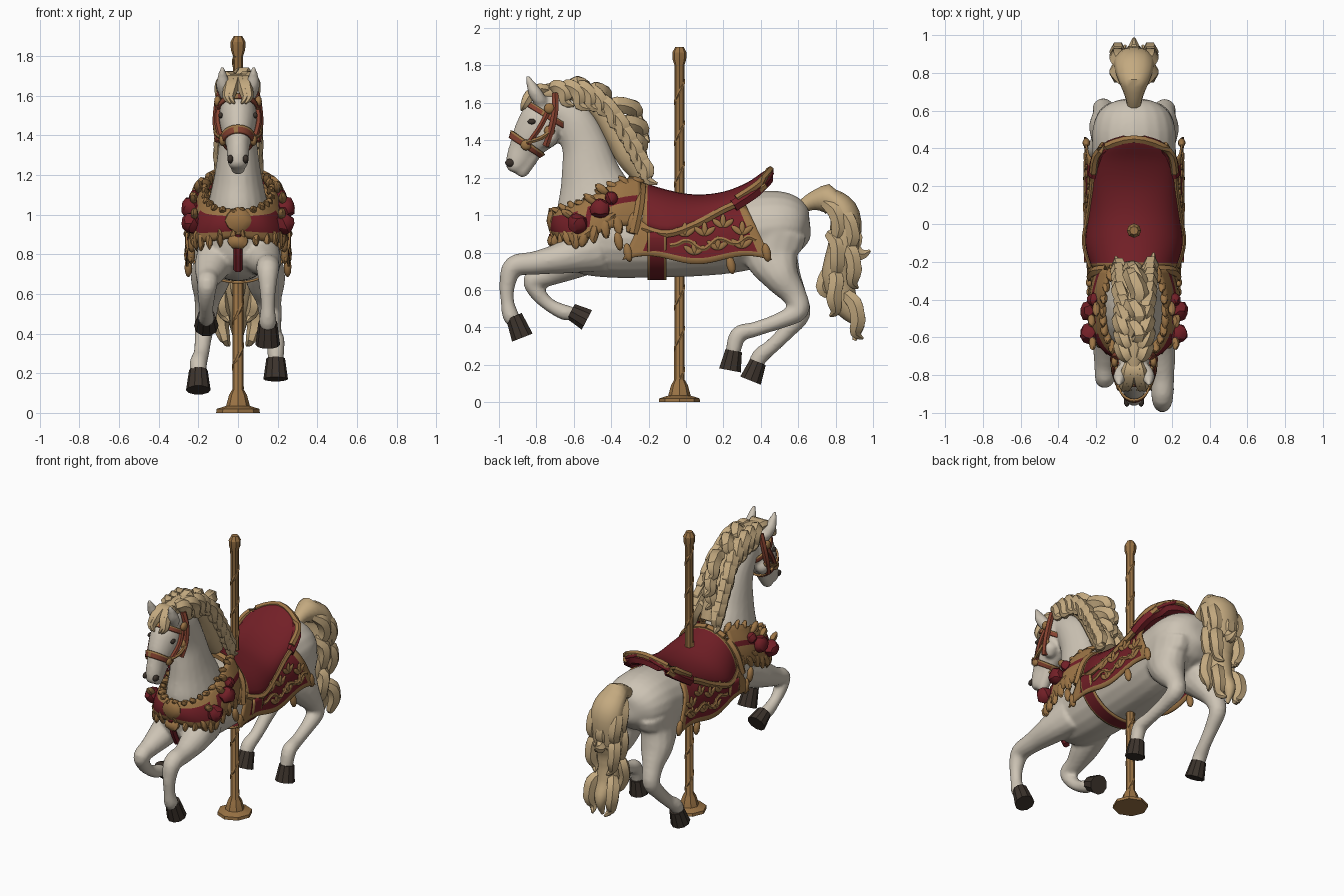
import bpy, bmesh, random
from math import sin, cos, pi, sqrt
from mathutils import Vector, Matrix
random.seed(4)
if "Cube" in bpy.data.objects:
    bpy.data.objects.remove(bpy.data.objects["Cube"])
SIDES = (("left", 1), ("right", -1))
def material(name, *rgb):
    m = bpy.data.materials.new(name)
    m.use_nodes = True
    m.diffuse_color = (*rgb, 1)
    m.node_tree.nodes["Principled BSDF"].inputs["Base Color"].default_value = (*rgb, 1)
    return m
WHITE = material("warm white", .61, .55, .46)
HAIR = material("cream hair", .55, .40, .215)
GOLD = material("antique gold", .33, .175, .06)
RED = material("deep red", .17, .014, .02)
RUST = material("rust leather", .24, .055, .03)
DARK = material("dark hoof", .045, .033, .025)

def finish(name, bm, mats, angle=0.9):
    bmesh.ops.recalc_face_normals(bm, faces=bm.faces)
    me = bpy.data.meshes.new(name)
    bm.to_mesh(me)
    bm.free()
    ob = bpy.data.objects.new(name, me)
    bpy.context.collection.objects.link(ob)
    for m in mats:
        me.materials.append(m)
    bpy.ops.object.select_all(action='DESELECT')
    ob.select_set(True)
    bpy.context.view_layer.objects.active = ob
    bpy.ops.object.shade_smooth_by_angle(angle=angle)
    return ob
def spline(rows, steps=4):  # Catmull-Rom through rows of any width
    out, n = [], len(rows)
    for i in range(n - 1):
        a, b, c, d = (rows[min(max(k, 0), n - 1)] for k in range(i - 1, i + 3))
        for t in (k / steps for k in range(steps)):
            out.append([q + t / 2 * (r - p + t * (2*p - 5*q + 4*r - s + t * (3*(q - r) + s - p)))
                        for p, q, r, s in zip(a, b, c, d)])
    return out + [list(rows[-1])]
def frames(rows, steps=4):  # centre, two cross axes and two radii per ring
    pts, out = spline(rows, steps), []
    ctr = [Vector(p[:3]) for p in pts]
    for i, p in enumerate(pts):
        t = (ctr[min(i + 1, len(pts) - 1)] - ctr[max(i - 1, 0)]).normalized()
        ref = Vector((1, 0, 0)) if abs(t.x) < .8 else Vector((0, 0, 1))
        side = (ref - t * ref.dot(t)).normalized()
        out.append((ctr[i], side, t.cross(side), max(p[3], .004), max(p[-1], .004)))
    return out
def add_loft(bm, rows, n=12, steps=4):
    rings = [[bm.verts.new(c + s * rx * cos(2*pi*k/n) + u * ry * sin(2*pi*k/n)) for k in range(n)]
             for c, s, u, rx, ry in frames(rows, steps)]
    for a, b in zip(rings, rings[1:]):
        for k in range(n):
            bm.faces.new((a[k], a[(k + 1) % n], b[(k + 1) % n], b[k]))
    bm.faces.new(rings[0])
    bm.faces.new(rings[-1])
def loft(name, rows, mat, n=10, steps=4, angle=0.9):
    bm = bmesh.new()
    add_loft(bm, rows, n, steps)
    finish(name, bm, [mat], angle)
def tube(name, pts, r, mat):
    loft(name, [(*p, r) for p in pts], mat, 6)
def blob(name, loc, size, mat, tilt=0.0, rough=0.0):
    bm = bmesh.new()
    bmesh.ops.create_icosphere(bm, subdivisions=2, radius=1)
    for v in bm.verts:
        v.co *= 1 + random.uniform(-rough, rough)
    bm.transform(Matrix.Translation(loc) @ Matrix.Rotation(tilt, 4, 'X') @ Matrix.Diagonal((*size, 1)))
    finish(name, bm, [mat], 0.5 if rough else 1.2)
def sheet(name, f, nu, nv, rule, thick=.012, cloth=RED):  # surface of u, v with gold faces by rule
    bm = bmesh.new()
    g = [[bm.verts.new(f(i / nu, j / nv)) for j in range(nv + 1)] for i in range(nu + 1)]
    for i in range(nu):
        for j in range(nv):
            face = bm.faces.new((g[i][j], g[i + 1][j], g[i + 1][j + 1], g[i][j + 1]))
            face.material_index = int(rule(i, j))
    mod = finish(name, bm, [cloth, GOLD]).modifiers.new("thickness", 'SOLIDIFY')
    mod.thickness, mod.offset = thick, 0

# Horse body: trunk, neck, head and four legs fused into one skin
TRUNK = [(0, -.7, .9, .03, .04), (0, -.665, .9, .12, .13), (0, -.56, .89, .18, .2), (0, -.4, .88, .2, .215),
         (0, -.2, .88, .21, .215), (0, 0, .88, .22, .21), (0, .2, .89, .22, .205), (0, .36, .92, .22, .205),
         (0, .5, .94, .22, .19), (0, .6, .935, .18, .15), (0, .65, .93, .1, .09), (0, .665, .93, .03, .03)]
NECK = [(0, -.46, .92, .18, .22), (0, -.48, 1.08, .145, .21), (0, -.51, 1.22, .115, .16),
        (0, -.54, 1.37, .095, .125), (0, -.6, 1.5, .085, .11), (0, -.69, 1.57, .07, .08)]
HEAD = [(0, -.67, 1.62, .05, .05), (0, -.715, 1.57, .08, .1), (0, -.765, 1.49, .096, .13), (0, -.825, 1.415, .082, .11),
        (0, -.87, 1.35, .06, .08), (0, -.9, 1.29, .055, .065), (0, -.92, 1.245, .045, .045), (0, -.925, 1.23, .02, .02)]
CHIN = [(0, -.78, 1.4, .05), (0, -.84, 1.29, .04), (0, -.885, 1.225, .035), (0, -.895, 1.21, .015)]
LEGS = ([(.1, -.48, .83, .14), (.13, -.65, .775, .09), (.15, -.8, .745, .064), (.15, -.92, .725, .058),
         (.15, -.955, .63, .043), (.15, -.955, .54, .036), (.15, -.94, .47, .044), (.15, -.92, .43, .04)],
        [(-.1, -.48, .83, .14), (-.13, -.62, .74, .09), (-.15, -.74, .68, .062), (-.155, -.82, .65, .052),
         (-.16, -.79, .58, .043), (-.16, -.73, .52, .036), (-.16, -.65, .48, .042), (-.16, -.6, .475, .036)],
        [(.12, .48, .92, .17), (.12, .46, .79, .155), (.14, .51, .67, .1), (.155, .58, .57, .066),
         (.165, .6, .49, .057), (.175, .5, .435, .044), (.185, .37, .39, .04), (.19, .28, .36, .046), (.19, .25, .26, .04)],
        [(-.12, .48, .92, .17), (-.12, .46, .79, .155), (-.14, .52, .67, .1), (-.155, .58, .57, .066),
         (-.165, .61, .47, .055), (-.175, .54, .38, .044), (-.185, .46, .3, .04), (-.2, .4, .25, .045), (-.2, .37, .2, .04)])
skin = bmesh.new()
for rows in (TRUNK, NECK, HEAD, CHIN):
    add_loft(skin, rows, 20)
for rows in LEGS:
    add_loft(skin, [(x, y, z, min(r, .1), r) for x, y, z, r in rows], 14)
for _, s in SIDES:  # cheeks and ears
    add_loft(skin, [(s*.06, -.73, 1.45, .04), (s*.065, -.73, 1.41, .05), (s*.06, -.74, 1.36, .02)])
    add_loft(skin, [(s*.06, -.77, 1.6, .034), (s*.075, -.81, 1.66, .036), (s*.08, -.85, 1.745, .01)])
horse = finish("horse_body", skin, [WHITE])
mod = horse.modifiers.new("fuse", 'REMESH')
mod.mode, mod.voxel_size, mod.use_smooth_shade = 'VOXEL', .012, True
horse.modifiers.new("soften", 'SMOOTH').iterations = 4
for name, a, b in (("left_front", (.15, -.92, .46), (.15, -.875, .345)), ("right_front", (-.16, -.615, .485), (-.16, -.53, .44)),
                   ("left_hind", (.19, .255, .275), (.19, .235, .17)), ("right_hind", (-.2, .385, .215), (-.2, .345, .115))):
    loft(name + "_hoof", [(*a, .047), (*b, .062)], DARK, 10, 1, .6)

# Bridle: bands around the head joined by cheek straps
head_frames = frames(HEAD)
def head_point(t, a, off):
    i = min(int(t), len(head_frames) - 2)
    p = [c + s * (rx + off) * cos(a) + u * (ry + off) * sin(a) for c, s, u, rx, ry in head_frames[i:i + 2]]
    return p[0].lerp(p[1], t - i)
for name, t, w in (("noseband", 14.4, 1.8), ("browband", 6, 1.2)):
    sheet(name, lambda u, v: head_point(t + (v - .5) * w, 2*pi*u, .009), 24, 4, lambda i, j: j == 0 or i % 6 == 0, .012, RUST)
for n, s in SIDES:
    blob(n + "_eye", (s*.087, -.825, 1.5), (.012, .022, .015), DARK)
    blob(n + "_nostril", (s*.038, -.94, 1.28), (.016, .028, .022), DARK)
    tube(n + "_cheek_strap", [(s*.09, -.73, 1.57), (s*.104, -.775, 1.48), (s*.088, -.83, 1.4), (s*.07, -.86, 1.36)], .016, RUST)
    tube(n + "_throat_strap", [(s*.075, -.7, 1.65), (s*.1, -.7, 1.56), (s*.108, -.72, 1.46), (s*.095, -.75, 1.37)], .02, RUST)
    tube(n + "_jaw_strap", [(s*.086, -.85, 1.39), (s*.108, -.78, 1.41), (s*.11, -.72, 1.45)], .013, GOLD)
    for name, x, y, z in (("brow", .103, -.73, 1.57), ("cheek", .103, -.73, 1.45), ("bit", .078, -.855, 1.375)):
        blob(f"{n}_{name}_rosette", (s*x, y, z), (.018, .03, .03), GOLD)

# Mane: a crest core with chunky wavy locks falling on both sides
CREST = [(0, -.8, 1.645, .045), (0, -.68, 1.66, .055), (0, -.55, 1.645, .06), (0, -.44, 1.55, .07),
         (0, -.36, 1.42, .075), (0, -.3, 1.31, .075), (0, -.24, 1.21, .05)]
loft("mane_crest", CREST, HAIR)
crest = spline(CREST)
def lock(name, start, steps, width):
    p, rows = Vector(start), [(*start, width * .7)]
    for d, a, b in zip(steps, (1, .9, .6, .15), (1.2, 1.05, .7, .15)):
        p = p + Vector(d)
        rows.append((*p, width * a, width * b))
    loft(name, rows, HAIR, 6, 3, .5)
for n, s in SIDES:
    for k in range(10):
        x, y, z, _ = crest[3 + 2 * k]
        q, drop = random.uniform(.75, 1.2), min(k / 5, 1)
        lock(f"{n}_mane_lock_{k}", (s*.025, y, z + .025), [(s*(.024 + .002*k)*q, .03, 0), (s*.02, .04*q, -.03 - .03*drop),
             (s*.005, .005, -.055*q), (s*.01, .05*q, -.02)], .045)
    for k in range(2):
        lock(f"{n}_forelock_{k}", (s*.015, -.72, 1.665), [(s*.02*k, -.06, .01), (s*.01, -.055, -.035),
             (s*.012, -.03, -.05), (-s*.02, -.015, -.03)], .033)
for k, reach in enumerate((.5, .6, 1.2, 1, .6)):
    x, y, z, _ = crest[6 + 3 * k]
    lock(f"back_mane_lock_{k}", (0, y, z + .02), [(.03, .06*reach, .02), (-.04, .07*reach, -.02),
         (-.02, .02*reach, -.05), (.03, .03, -.03)], .05)

# Tail: main fall with curling locks
loft("tail", [(0, .6, 1.03, .03), (0, .68, 1.075, .05, .055), (0, .78, 1.08, .09, .06), (0, .85, 1.0, .11, .08),
              (0, .845, .84, .11, .085), (0, .81, .68, .09, .08), (0, .85, .53, .07, .05), (0, .92, .43, .04), (0, .9, .33, .01)], HAIR, 12)
for n, s in SIDES:
    for k, (y, z, dy) in enumerate(((.74, 1.07, .05), (.81, 1.03, .05), (.77, .9, .01), (.84, .85, .03), (.79, .7, -.03), (.85, .58, .04))):
        lock(f"{n}_tail_lock_{k}", (s*.035, y, z), [(s*.045, .03 + dy/2, -.05), (s*.005, dy/2, -.09),
             (-s*.02, -dy/3, -.07), (-s*.02, dy, -.03)], .045)
lock("tail_back_curl", (0, .88, .95), [(0, .02, -.07), (0, -.01, -.06), (0, .05, -.03), (0, .045, .02)], .05)
lock("tail_front_curl", (0, .8, .72), [(0, -.05, -.04), (0, -.02, -.06), (0, .02, -.04), (0, .04, .01)], .04)

# Pole with spiral moulding, base and finial
PY = -.035
loft("pole", [(0, PY, z, r) for z, r in ((0, .11), (.02, .108), (.035, .06), (.09, .045), (.12, .028), (1.8, .026),
                                         (1.83, .036), (1.87, .038), (1.9, .022))], GOLD, 8, 1, .5)
tube("pole_spiral", [(.02 * cos(k * .8), PY + .02 * sin(k * .8), .12 + k * .028) for k in range(61)], .011, GOLD)

# Saddle seat and rolled cantle
SEAT = spline([(-.23, .215, 1.165, .93), (-.1, .25, 1.125, .9), (.05, .23, 1.1, .95), (.2, .21, 1.115, 1.03),
               (.33, .2, 1.165, 1.09), (.42, .155, 1.225, 1.16), (.46, .05, 1.245, 1.22)])
def seat_point(u, v):
    y, w, top, edge = SEAT[round(u * (len(SEAT) - 1))]
    return Vector((w * sin((v - .5) * pi), y, edge + (top - edge) * cos((v - .5) * pi)))
sheet("saddle_seat", seat_point, len(SEAT) - 1, 16, lambda i, j: i == 0, .02)
RIM = ((-.215, .27, 1.09), (-.18, .39, 1.17), (0, .45, 1.24), (.18, .39, 1.17), (.215, .27, 1.09))
tube("cantle_rim", RIM, .022, GOLD)
tube("cantle_roll", [(x * .96, y - .015, z - .04) for x, y, z in RIM], .036, RED)

# Saddle skirts, trim, leaf sprays and tassels laid over the trunk
trunk = spline(TRUNK)
def flank(y, z, off):
    _, _, zc, rx, rz = min(trunk, key=lambda r: abs(r[1] - y))
    return rx * sqrt(max(0, 1 - (max(z - zc, 0) / rz) ** 2)) + off
for n, s in SIDES:
    def skirt(u, v):
        y = (-.2 + .52*u) * (1 - v) + (-.34 + .8*u) * v
        z = 1.05 * (1 - v) + (.76 + .022 * sin(3*pi*u)) * v
        return Vector((s * flank(y, z, .018 + .018*v), y, z))
    tube(n + "_seat_trim", [(s*(w + .004), y, e) for y, w, t, e in SEAT[:21:4]], .022, GOLD)
    tube(n + "_pommel_trim", [(0, -.235, 1.165), (s*.12, -.24, 1.13), (s*.2, -.25, 1.04), (s*.225, -.28, .9)], .027, GOLD)
    sheet(n + "_skirt", skirt, 24, 10, lambda i, j: i < 3 or i > 21 or j > 8)
    for k, (u, h) in enumerate(((.4, .5), (.56, .48), (.72, .38), (.86, .53), (.48, .8), (.65, .76), (.82, .8))):
        for m, tilt in enumerate((-.9, 0, .9)):
            d = Vector((s*.005, -sin(tilt) * .034, cos(tilt) * .034 - .01))
            blob(f"{n}_spray_{k}_leaf_{m}", skirt(u, h) + d, (.008, .016, .038), GOLD, tilt)
    tube(n + "_scroll", [skirt(u / 20, .68 + .07*sin(u*1.3)) + Vector((s*.004, 0, 0)) for u in range(6, 20)], .013, GOLD)
    for k, (y, z) in enumerate(((.24, .735), (.43, .8), (-.31, .8), (-.36, .86))):
        blob(f"{n}_tassel_{k}", (s * flank(y, z, .03), y, z), (.02, .024, .052), GOLD, .2)
sheet("girth", lambda u, v: Vector((.26 * sin((u - .5) * 3.4), -.205 + .1*v, .88 - .222 * cos((u - .5) * 3.4))),
      24, 8, lambda i, j: j in (0, 7))

# Breast collar between a lower and an upper edge, with leaves and roses
COLLAR = spline([(.21, -.27, .95, .12, -.25, 1.2), (.23, -.4, .93, .155, -.36, 1.18), (.225, -.52, .88, .165, -.48, 1.11),
                 (.2, -.61, .86, .15, -.58, 1.06), (.12, -.675, .87, .1, -.665, 1.035), (0, -.705, .89, 0, -.7, 1.02)])
band = COLLAR + [(-x, y, z, -a, b, c) for x, y, z, a, b, c in COLLAR[-2::-1]]
def collar(u, v):
    row = band[round(u * (len(band) - 1))]
    p = Vector(row[:3]).lerp(Vector(row[3:]), v)
    return p + Vector((p.x, p.y + .45, 0)).normalized() * .024 * sin(pi * v)
sheet("breast_collar", collar, len(band) - 1, 8,
      lambda i, j: j < 2 or j > 5 or i % 10 in (0, 9) or (abs(i - 19.5) > 12 and j != 4), .018)
for n, s in SIDES:
    for k, (x, y, z, a, b, c) in enumerate(COLLAR[1:20:2]):
        blob(f"{n}_lower_leaf_{k}", (s*x, y, z + .01), (.018, .026, .055), GOLD, random.uniform(-.7, .5), .1)
        blob(f"{n}_upper_leaf_{k}", (s*a, b, c - .01), (.02, .045, .02), GOLD, random.uniform(-.9, 0), .1)
    for k, (x, y, z, r) in enumerate(((.235, -.58, .955, .054), (.24, -.46, 1.035, .054), (.215, -.4, 1.09, .036))):
        blob(f"{n}_rose_{k}", (s*x, y, z), (r*.9, r, r), RED, 0, .1)
        for d in (-.05, .05):
            blob(f"{n}_rose_leaf_{k}", (s*(x - .015), y + d, z - d), (.02, .045, .022), GOLD, d * 12, .1)
blob("chest_medallion", (0, -.715, .97), (.068, .03, .065), GOLD, 0, .06)
tube("chest_drop", [(0, -.715, .9), (0, -.7, .82), (0, -.65, .72)], .022, RED)
blob("chest_tassel", (0, -.71, .865), (.055, .03, .04), GOLD, 0, .1)
